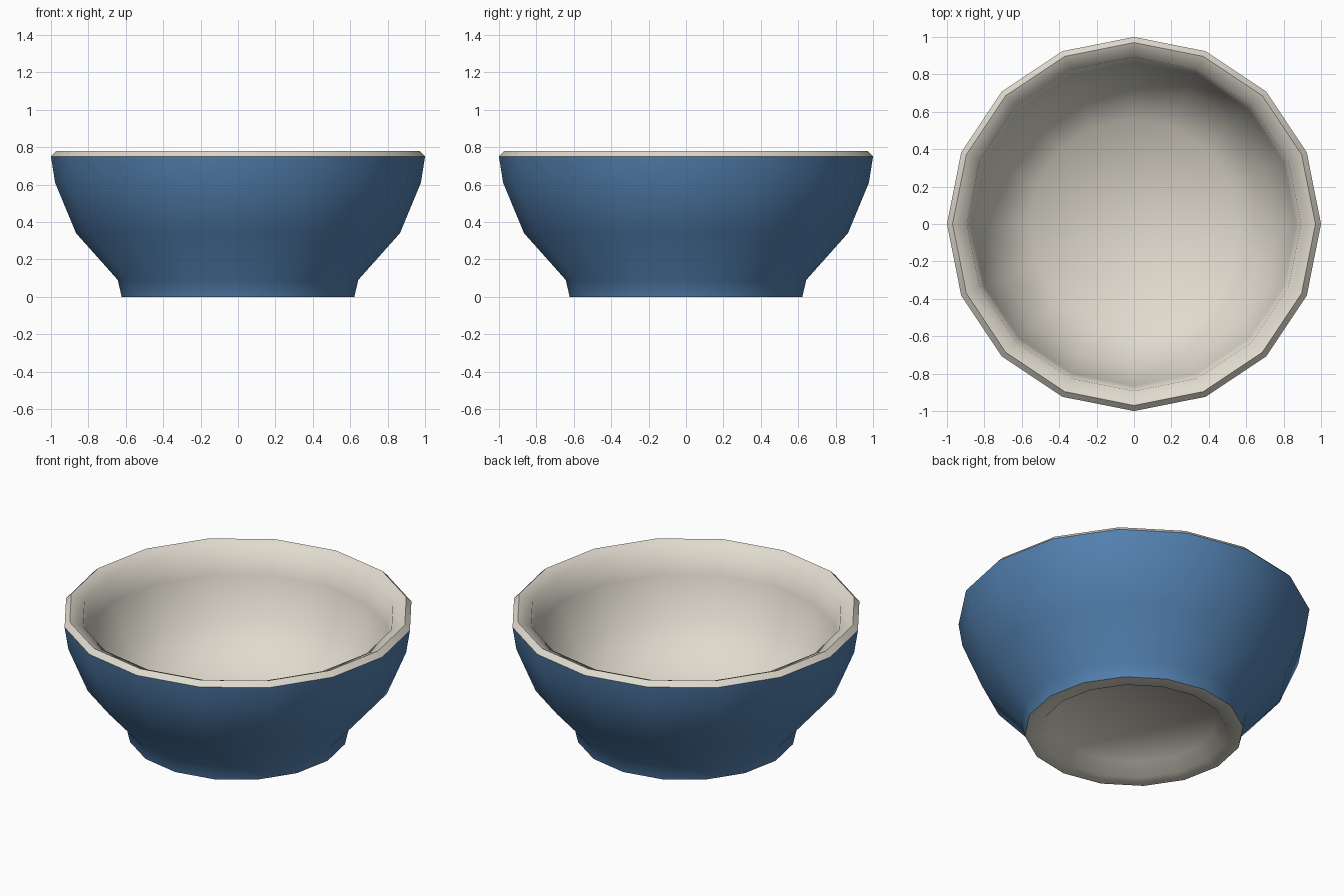
import bpy, bmesh, math

if "Cube" in bpy.data.objects:
    bpy.data.objects.remove(bpy.data.objects["Cube"])

SIDES = 16


def material(name, rgb):
    m = bpy.data.materials.new(name)
    m.diffuse_color = (*rgb, 1.0)
    m.use_nodes = True
    m.node_tree.nodes["Principled BSDF"].inputs["Base Color"].default_value = m.diffuse_color
    return m


blue = material("blue glaze", (0.085, 0.216, 0.43))
cream = material("cream clay", (0.745, 0.708, 0.617))


def lathe(name, profile, mat, angle):
    """Spin (radius, height) points round z; a zero radius closes to a point."""
    bm = bmesh.new()
    rings = []
    for r, z in profile:
        if r == 0:
            rings.append([bm.verts.new((0, 0, z))] * SIDES)
        else:
            rings.append([bm.verts.new((r * math.cos(2 * math.pi * k / SIDES),
                                        r * math.sin(2 * math.pi * k / SIDES), z))
                          for k in range(SIDES)])
    for low, high in zip(rings, rings[1:]):
        for k in range(SIDES):
            n = (k + 1) % SIDES
            corners = dict.fromkeys((low[k], low[n], high[n], high[k]))
            bm.faces.new(list(corners))
    mesh = bpy.data.meshes.new(name)
    bm.to_mesh(mesh)
    bm.free()
    mesh.materials.append(mat)
    ob = bpy.data.objects.new(name, mesh)
    bpy.context.collection.objects.link(ob)
    bpy.ops.object.select_all(action='DESELECT')
    ob.select_set(True)
    bpy.context.view_layer.objects.active = ob
    bpy.ops.object.shade_smooth_by_angle(angle=math.radians(angle))
    return ob


# Recessed underside with a flat foot ring
lathe("foot_underside", [(0, 0.07), (0.47, 0.07), (0.53, 0), (0.622, 0)], cream, 62)

# Outer wall from the foot up to the rim
lathe("outer_wall", [(0.622, 0), (0.643, 0.09), (0.866, 0.34),
                     (0.978, 0.61), (1.0, 0.75)], blue, 62)

# Bevelled rim, then the hollow inside down to the floor
lathe("rim_and_interior", [(1.0, 0.75), (0.97, 0.78), (0.893, 0.745), (0.865, 0.6),
                           (0.77, 0.36), (0.56, 0.15), (0, 0.12)], cream, 62)
